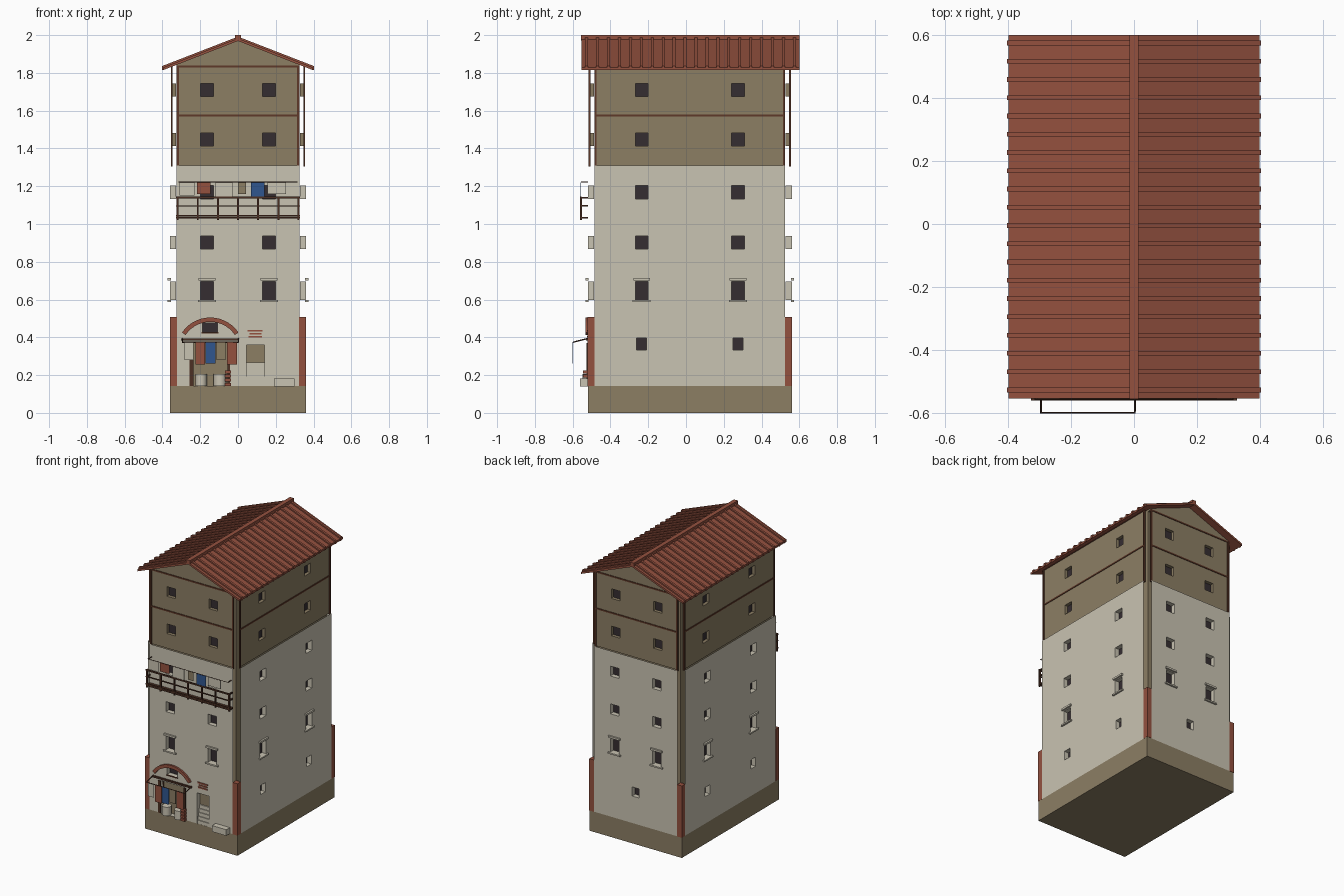
import bpy, bmesh, math
from mathutils import Vector

if "Cube" in bpy.data.objects:
    bpy.data.objects.remove(bpy.data.objects["Cube"])


def material(name, hexcode):
    m = bpy.data.materials.new(name)
    srgb = [int(hexcode[i:i + 2], 16) / 255 for i in (0, 2, 4)]
    m.diffuse_color = [((c + 0.055) / 1.055) ** 2.4 if c > 0.04 else c / 12.92 for c in srgb] + [1]
    m.use_nodes = True
    m.node_tree.nodes["Principled BSDF"].inputs["Base Color"].default_value = m.diffuse_color
    return m


CREAM = material("cream plaster", "C9C3B2")
OLIVE = material("mud brick", "8C7E64")
RED = material("terracotta", "94513F")
WOOD = material("dark wood", "4C3023")
POST = material("red brown timber", "5E3828")
GLASS = material("dark window", "352D31")
BLUE = material("blue cloth", "30568F")


def finish(name, bm, mats):
    me = bpy.data.meshes.new(name)
    bm.to_mesh(me)
    bm.free()
    for m in mats:
        me.materials.append(m)
    ob = bpy.data.objects.new(name, me)
    bpy.context.collection.objects.link(ob)
    return ob


def prisms(name, profiles, mat):
    """Each item is (list of xz points, y0, y1)."""
    bm = bmesh.new()
    for pts, y0, y1 in profiles:
        a = [bm.verts.new((x, y0, z)) for x, z in pts]
        b = [bm.verts.new((x, y1, z)) for x, z in pts]
        bm.faces.new(a)
        bm.faces.new(b[::-1])
        for i in range(len(a)):
            j = (i + 1) % len(a)
            bm.faces.new((a[i], b[i], b[j], a[j]))
    bmesh.ops.recalc_face_normals(bm, faces=bm.faces)
    return finish(name, bm, [mat])


def boxes(name, items, mat):
    """Each item is (x0, x1, y0, y1, z0, z1)."""
    return prisms(name, [([(x0, z0), (x1, z0), (x1, z1), (x0, z1)], y0, y1)
                         for x0, x1, y0, y1, z0, z1 in items], mat)


def rod(name, points, r, mat):
    cu = bpy.data.curves.new(name, 'CURVE')
    cu.dimensions = '3D'
    cu.bevel_depth, cu.bevel_resolution = r, 0
    sp = cu.splines.new('POLY')
    sp.points.add(len(points) - 1)
    for p, co in zip(sp.points, points):
        p.co = (*co, 1)
    cu.materials.append(mat)
    ob = bpy.data.objects.new(name, cu)
    bpy.context.collection.objects.link(ob)


CY = 0.02            # centre of the tower in y
HX, HY, NOTCH = 0.36, 0.54, 0.035


def mapper(side, inset=0.0):
    """(across, z, depth inward) -> world point for one side of the tower."""
    return {
        "front": lambda u, z, d: Vector((u, CY - HY + inset + d, z)),
        "back": lambda u, z, d: Vector((-u, CY + HY - inset - d, z)),
        "right": lambda u, z, d: Vector((HX - inset - d, CY + u, z)),
        "left": lambda u, z, d: Vector((-HX + inset + d, CY - u, z)),
    }[side]


def wall(name, to, half, z0, z1, holes, depth, mat):
    """Flat wall with recessed openings; hole = (u0, u1, z0, z1, back slot)."""
    bm = bmesh.new()

    def quad(pts, slot):
        bm.faces.new([bm.verts.new(to(*p)) for p in pts]).material_index = slot

    us = sorted({-half, half, *[h[0] for h in holes], *[h[1] for h in holes]})
    zs = sorted({z0, z1, *[h[2] for h in holes], *[h[3] for h in holes]})
    for a, b in zip(us, us[1:]):
        for c, d in zip(zs, zs[1:]):
            mu, mz = (a + b) / 2, (c + d) / 2
            if not any(h[0] < mu < h[1] and h[2] < mz < h[3] for h in holes):
                quad([(a, c, 0), (b, c, 0), (b, d, 0), (a, d, 0)], 0)
    for a, b, c, d, slot in holes:
        loop = [(a, c), (b, c), (b, d), (a, d)]
        quad([(*p, depth) for p in loop], slot)
        for p, q in zip(loop, loop[1:] + loop[:1]):
            quad([(*p, 0), (*q, 0), (*q, depth), (*p, depth)], 0)
    bmesh.ops.remove_doubles(bm, verts=bm.verts, dist=1e-4)
    bmesh.ops.dissolve_limit(bm, angle_limit=0.01, verts=bm.verts, edges=bm.edges, delimit={'MATERIAL'})
    finish(name, bm, [mat, GLASS, OLIVE])


def windows(centres, z, w, h):
    return [(c - w / 2, c + w / 2, z - h / 2, z + h / 2, 1) for c in centres]


# Plinth and inner core
boxes("plinth", [(-HX, HX, CY - HY, CY + HY, 0, 0.143)], OLIVE)
boxes("inner_core", [(-HX + NOTCH, HX - NOTCH, CY - HY + NOTCH, CY + HY - NOTCH, 0.14, 1.83)], OLIVE)

# Walls on four sides, with their sills, lintels and timber trim
sills, trims = [], []


def plate(store, to, u0, u1, z0, z1, out):
    a, b = to(u0, z0, 0.004), to(u1, z1, -out)
    store.append((min(a.x, b.x), max(a.x, b.x), min(a.y, b.y), max(a.y, b.y), z0, z1))


for side in ("front", "back", "right", "left"):
    wide = side in ("right", "left")
    half = (HY if wide else HX) - NOTCH
    cs = (-0.255, 0.255) if wide else (-0.164, 0.164)
    holes = []
    for z, h in ((1.168, 0.07), (0.902, 0.07), (0.647, 0.098)):
        holes += windows(cs, z, 0.067, h)
    if side == "front":
        holes += [(-0.235, -0.055, 0.143, 0.37, 2), (0.045, 0.14, 0.143, 0.36, 2),
                  (-0.188, -0.108, 0.427, 0.475, 1)]
    else:
        holes += windows(cs if wide else (0,), 0.365, 0.054, 0.064)
    lo, up = mapper(side), mapper(side, 0.01)
    wall(side + "_lower_wall", lo, half, 0.143, 1.31, holes, 0.033, CREAM)
    wall(side + "_upper_wall", up, half, 1.31, 1.835,
         windows(cs, 1.71, 0.067, 0.068) + windows(cs, 1.447, 0.067, 0.068), 0.023, OLIVE)
    for c in cs:
        plate(sills, lo, c - 0.044, c + 0.044, 0.701, 0.714, 0.012)
        plate(sills, lo, c - 0.048, c + 0.048, 0.588, 0.598, 0.012)
    for z in (1.570, 1.828):
        plate(trims, up, -half, half, z, z + 0.01, 0.004)
    for s in (-1, 1):
        u = s * (half - 0.006)
        plate(trims, up, u - 0.006, u + 0.006, 1.305, 1.835, 0.006)
boxes("window_sills_and_lintels", sills, CREAM)
boxes("upper_timber_trim", trims, POST)

# Red corner pilasters
boxes("corner_pilasters", [(min(sx * 0.324, sx * 0.361), max(sx * 0.324, sx * 0.361),
                            CY + min(sy * 0.504, sy * 0.542), CY + max(sy * 0.504, sy * 0.542), 0.143, 0.508)
                           for sx in (-1, 1) for sy in (-1, 1)], RED)

# Gable block, roof slab, tile ribs and ridge
prisms("gable", [([(-0.325, 1.83), (0.325, 1.83), (0.325, 1.846), (0, 1.973), (-0.325, 1.846)],
                  CY - HY + 0.01, CY + HY - 0.01)], OLIVE)


def chevron(w, top, eave, t):
    return [(-w, eave), (0, top), (w, eave), (w, eave - t), (0, top - t), (-w, eave - t)]


prisms("roof", [(chevron(0.398, 1.983, 1.828, 0.014), -0.553, 0.6)], RED)
prisms("roof_tile_ribs", [(chevron(0.402, 1.992, 1.836, 0.022), y - 0.0075, y + 0.0075)
                          for y in [0.574 - 0.0579 * i for i in range(20)]], RED)
boxes("ridge_cap", [(-0.015, 0.015, -0.555, 0.6, 1.972, 2.0)], RED)

# Balcony
boxes("balcony_floor", [(-0.327, 0.327, -0.558, -0.52, 1.028, 1.038)], WOOD)
rail = [(-0.327, 0.327, -0.56, -0.552, z, z + h) for z, h in ((1.136, 0.01), (1.092, 0.006), (1.04, 0.008))]
rail += [(x - 0.005, x + 0.005, -0.56, -0.55, 1.02, 1.143) for x in [-0.32 + i * 0.1067 for i in range(7)]]
rail += [(x - 0.004, x + 0.004, -0.555, -0.52, z, z + 0.008) for x in (-0.32, 0.32) for z in (1.136, 1.092)]
boxes("balcony_railing", rail, WOOD)

# Washing line on the balcony
rod("washing_line", [(-0.315, -0.556, 1.222), (0.315, -0.556, 1.222)], 0.002, WOOD)
boxes("line_supports", [(x - 0.002, x + 0.002, -0.556, -0.52, 1.22, 1.224) for x in (-0.31, 0.31)], WOOD)


def cloth(name, y, mat, *rects):
    boxes(name, [(a, b, y - 0.001, y + 0.001, c, d) for a, b, c, d in rects], mat)


cloth("line_cream_cloths", -0.556, CREAM, (-0.31, -0.23, 1.15, 1.22), (-0.12, -0.03, 1.143, 1.22),
      (0.155, 0.255, 1.16, 1.22))
cloth("line_red_cloth", -0.557, RED, (-0.218, -0.145, 1.16, 1.22))
cloth("line_tan_cloth", -0.557, OLIVE, (0.0, 0.042, 1.16, 1.22))
cloth("line_blue_cloth", -0.557, BLUE, (0.068, 0.14, 1.143, 1.22))

# Arch over the shop front
arc = [math.radians(-56 + 8 * i) for i in range(15)]
prisms("shop_arch", [([(-0.147 + r * math.sin(a), 0.325 + r * math.cos(a))
                       for r, seq in ((0.18, arc), (0.157, arc[::-1])) for a in seq], -0.532, -0.518)], RED)

# Shop front timber, awning frame and hanging cloths
boxes("shop_timber", [(-0.257, -0.235, -0.526, -0.49, 0.143, 0.37), (-0.055, -0.043, -0.526, -0.49, 0.143, 0.37),
                      (-0.295, 0.005, -0.53, -0.518, 0.382, 0.394), (-0.192, -0.104, -0.526, -0.518, 0.42, 0.427)], WOOD)
rod("awning_frame", [(-0.295, -0.52, 0.394), (-0.295, -0.598, 0.374), (0.003, -0.598, 0.374),
                     (0.003, -0.52, 0.394)], 0.0035, WOOD)
cloth("awning_cream_cloth", -0.598, CREAM, (-0.283, -0.236, 0.28, 0.374))
cloth("awning_red_cloths", -0.598, RED, (-0.226, -0.176, 0.255, 0.374), (-0.058, -0.006, 0.255, 0.374))
cloth("awning_blue_cloth", -0.599, BLUE, (-0.172, -0.118, 0.262, 0.374))
cloth("awning_tan_cloth", -0.598, OLIVE, (-0.115, -0.066, 0.28, 0.374))

# Pots and a stack of goods at the shop
for i, (x, r) in enumerate(((-0.195, 0.03), (-0.095, 0.034))):
    bpy.ops.mesh.primitive_cylinder_add(vertices=16, radius=r, depth=0.062, location=(x, -0.515, 0.174))
    pot = bpy.context.object
    pot.name = f"pot_{i + 1}"
    pot.data.materials.append(CREAM)
    bpy.ops.object.shade_smooth_by_angle()
boxes("goods_stack", [(-0.068, -0.036, -0.545, -0.515, z, z + 0.016) for z in (0.143, 0.165, 0.187, 0.209)], RED)

# Stair doorway, red plaques above it and bench
boxes("stairs", [(0.046, 0.139, -0.519 + 0.006 * i, -0.486, 0.143 + 0.025 * i, 0.168 + 0.025 * i)
                 for i in range(5)], CREAM)
boxes("wall_plaques", [(0.05, 0.13, -0.525, -0.518, 0.43, 0.44), (0.06, 0.125, -0.525, -0.518, 0.414, 0.423),
                       (0.055, 0.127, -0.525, -0.518, 0.398, 0.407)], RED)
boxes("bench", [(0.19, 0.3, -0.56, -0.519, 0.14, 0.183)], CREAM)
